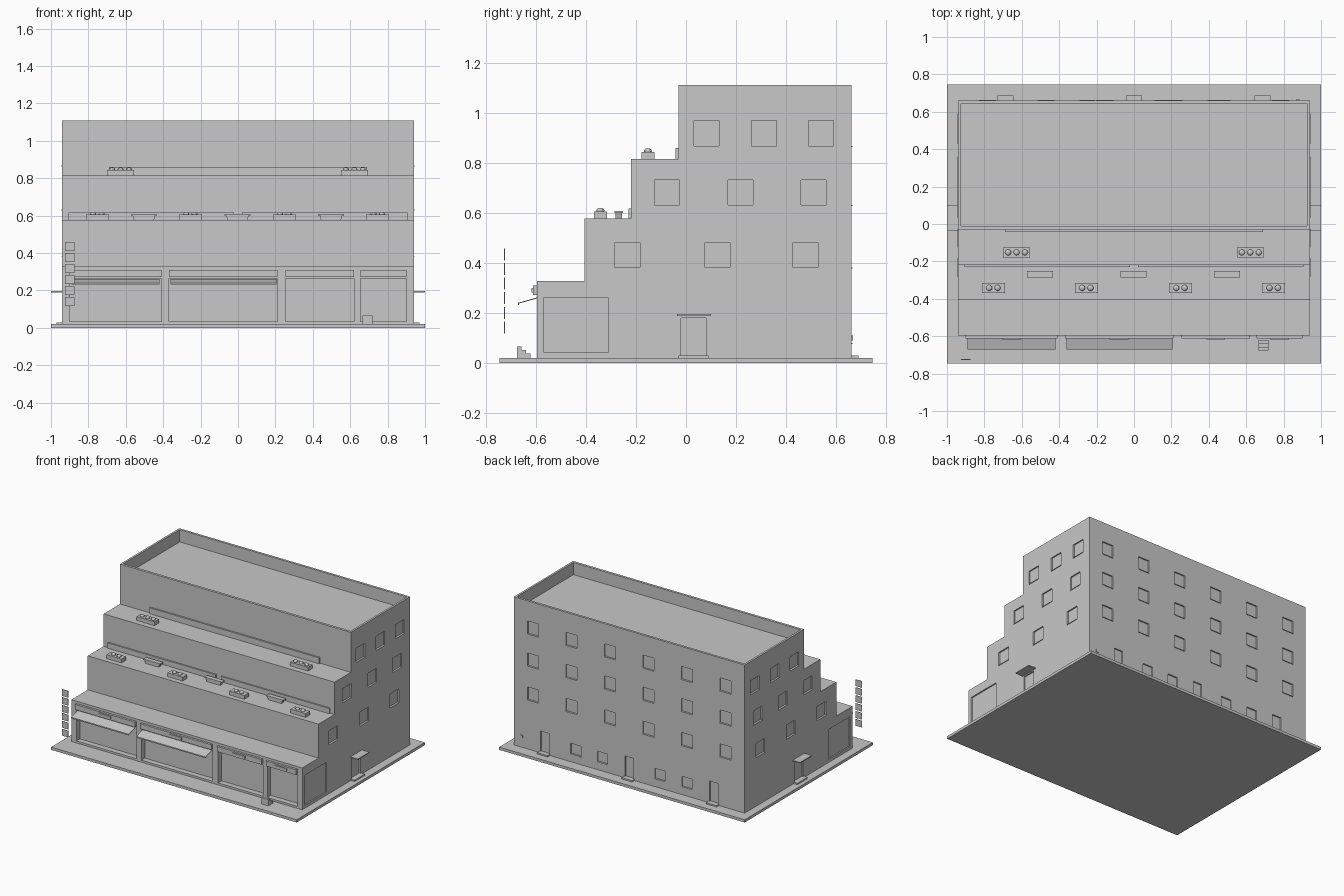
import bpy, bmesh
from mathutils import Matrix

cube = bpy.data.objects.get("Cube")
if cube:
    bpy.data.objects.remove(cube, do_unlink=True)

COLOUR = (0.58, 0.58, 0.58, 1)
grey = bpy.data.materials.new("plain_grey")
grey.use_nodes = True
grey.diffuse_color = COLOUR
grey.node_tree.nodes["Principled BSDF"].inputs["Base Color"].default_value = COLOUR


def finish(name, bm):
    bmesh.ops.recalc_face_normals(bm, faces=bm.faces)
    mesh = bpy.data.meshes.new(name)
    bm.to_mesh(mesh)
    bm.free()
    mesh.materials.append(grey)
    obj = bpy.data.objects.new(name, mesh)
    bpy.context.collection.objects.link(obj)
    return obj


def add_box(bm, x0, x1, y0, y1, z0, z1):
    mat = Matrix.Translation(((x0 + x1) / 2, (y0 + y1) / 2, (z0 + z1) / 2))
    mat = mat @ Matrix.Diagonal((abs(x1 - x0), abs(y1 - y0), abs(z1 - z0), 1))
    return bmesh.ops.create_cube(bm, size=1, matrix=mat)["verts"]


def boxes(name, bounds):
    bm = bmesh.new()
    for b in bounds:
        add_box(bm, *b)
    return finish(name, bm)


def extrude_x(name, profile, x0, x1):
    """Extrude a (y, z) outline along x."""
    bm = bmesh.new()
    face = bm.faces.new([bm.verts.new((x0, y, z)) for y, z in profile])
    ext = bmesh.ops.extrude_face_region(bm, geom=[face])["geom"]
    verts = [v for v in ext if isinstance(v, bmesh.types.BMVert)]
    bmesh.ops.translate(bm, verts=verts, vec=(x1 - x0, 0, 0))
    return finish(name, bm)


HALF, FRONT, BACK, BASE = 0.94, -0.595, 0.66, 0.02

# Pavement slab
boxes("pavement", [(-1, 1, -0.745, 0.745, 0, BASE)])

# Stepped building body
steps = [(FRONT, 0.328), (-0.405, 0.578), (-0.22, 0.816), (-0.03, 1.11)]
outline = [(FRONT, BASE)]
for i, (y, z) in enumerate(steps):
    outline.append((y, z))
    outline.append((steps[i + 1][0] if i < 3 else BACK, z))
outline.append((BACK, BASE))
building = extrude_x("building", outline, -HALF, HALF)

# Openings cut into the body, with thin sills under the windows
cuts, sills = [], []
DEPTH, SILL = 0.01, 0.004


def side_opening(y, z0, z1, half, sill=True):
    for s in (-1, 1):
        cuts.append((s * (HALF - DEPTH), s * (HALF + 0.05), y - half, y + half, z0, z1))
        if sill:
            sills.append((s * HALF, s * (HALF + SILL), y - half, y + half, z0 - SILL, z0))


def back_opening(x, z0, z1, half, sill=True):
    cuts.append((x - half, x + half, BACK - DEPTH, BACK + 0.05, z0, z1))
    if sill:
        sills.append((x - half, x + half, BACK, BACK + SILL, z0 - SILL, z0))


rows = {0.868: (0.082, 0.312, 0.54), 0.632: (-0.075, 0.218, 0.51), 0.382: (-0.233, 0.125, 0.477)}
for z, ys in rows.items():
    for y in ys:
        side_opening(y, z, z + 0.1, 0.05)
    for i in range(6):
        back_opening((i - 2.5) * 0.3133, z, z + 0.094, 0.046)
for x in (0.435, 0.218, -0.25, -0.47):
    back_opening(x, 0.08, 0.155, 0.042)

DOORS = (-0.688, 0, 0.688)
for x in DOORS:
    back_opening(x, 0.03, 0.18, 0.035, False)
side_opening(0.03, 0.03, 0.18, 0.05, False)
side_opening(-0.44, 0.042, 0.262, 0.1275, False)

# Roof well behind the parapet
cuts.append((-0.925, 0.925, -0.012, 0.643, 1.02, 1.2))

# Shop fronts
SHOPS = [(-0.9, -0.41), (-0.37, 0.21), (0.255, 0.62), (0.655, 0.9)]
for x0, x1 in SHOPS:
    cuts.append((x0, x1, FRONT - 0.05, FRONT + 0.04, 0.035, 0.265))

cutter = boxes("opening_cutter", cuts)
cutter.hide_render = True
mod = building.modifiers.new("openings", "BOOLEAN")
mod.operation, mod.solver, mod.object = "DIFFERENCE", "EXACT", cutter
bpy.context.view_layer.objects.active = building
bpy.ops.object.modifier_apply(modifier=mod.name)
bpy.data.objects.remove(cutter, do_unlink=True)

boxes("window_sills", sills)

# Sign boards and centre plates above the shops
boards, plates = [], []
for x0, x1 in SHOPS:
    boards.append((x0, x1, FRONT - 0.016, FRONT, 0.272, 0.31))
    mid = (x0 + x1) / 2
    plates.append((mid - 0.05, mid + 0.05, FRONT - 0.023, FRONT - 0.016, 0.282, 0.3))
boxes("sign_boards", boards)
boxes("sign_plates", plates)

# Sloping awnings over the two wide shops
awning = [(FRONT, 0.262), (-0.67, 0.241), (-0.67, 0.232), (-0.667, 0.232), (-0.667, 0.238), (FRONT, 0.258)]
for i, (x0, x1) in enumerate([(-0.89, -0.42), (-0.36, 0.205)]):
    extrude_x(f"awning_{i + 1}", awning, x0, x1)

# Small stepped stand in front of the shops
boxes("stepped_stand", [(0.665, 0.72, -0.675 + 0.018 * i, -0.657 + 0.018 * i, BASE, 0.066 - 0.014 * i)
                        for i in range(3)])

# Doorsteps and side canopies
doorsteps = [(x - 0.043, x + 0.043, BACK, BACK + 0.028, BASE, 0.03) for x in DOORS]
doorsteps += [(s * HALF, s * 0.97, -0.03, 0.09, BASE, 0.03) for s in (-1, 1)]
boxes("doorsteps", doorsteps)
boxes("side_canopies", [(s * HALF, s * 1.0, -0.035, 0.1, 0.188, 0.196) for s in (-1, 1)])
boxes("wall_meter", [(0.865, 0.885, BACK, BACK + 0.006, 0.09, 0.11)])

# Low kerbs along the terrace walls
boxes("terrace_kerbs", [(-0.905, -0.022, -0.23, -0.22, 0.578, 0.617),
                        (0.022, 0.905, -0.23, -0.22, 0.578, 0.617),
                        (-0.69, 0.69, -0.042, -0.03, 0.816, 0.86)])


# Planters with round shrubs
def planter(name, x, y, z, length, shrubs):
    bm = bmesh.new()
    add_box(bm, x - length / 2, x + length / 2, y - 0.026, y + 0.026, z, z + 0.028)
    for i in range(shrubs):
        pos = Matrix.Translation((x + (i - (shrubs - 1) / 2) * 0.045, y, z + 0.031))
        bmesh.ops.create_uvsphere(bm, u_segments=12, v_segments=8, radius=0.016,
                                  matrix=pos @ Matrix.Diagonal((1, 1, 0.7, 1)))
    finish(name, bm)


for i, x in enumerate((-0.752, -0.255, 0.248, 0.747)):
    planter(f"lower_planter_{i + 1}", x, -0.342, 0.578, 0.123, 2)
for i, x in enumerate((-0.628, 0.622)):
    planter(f"upper_planter_{i + 1}", x, -0.152, 0.816, 0.145, 3)

# Flared benches on the lower terrace
bm = bmesh.new()
for x in (-0.503, -0.003, 0.497):
    add_box(bm, x - 0.07, x + 0.07, -0.286, -0.252, 0.6, 0.608)
    foot = add_box(bm, x - 0.06, x + 0.06, -0.282, -0.256, 0.578, 0.6)
    for v in foot:
        if v.co.z < 0.59:
            v.co.x = x + (v.co.x - x) * 0.9
finish("terrace_benches", bm)

# Column of square hanging panels at the corner
boxes("hanging_panels", [(-0.925, -0.875, -0.727, -0.723, 0.118 + 0.0585 * i, 0.166 + 0.0585 * i)
                         for i in range(6)])
